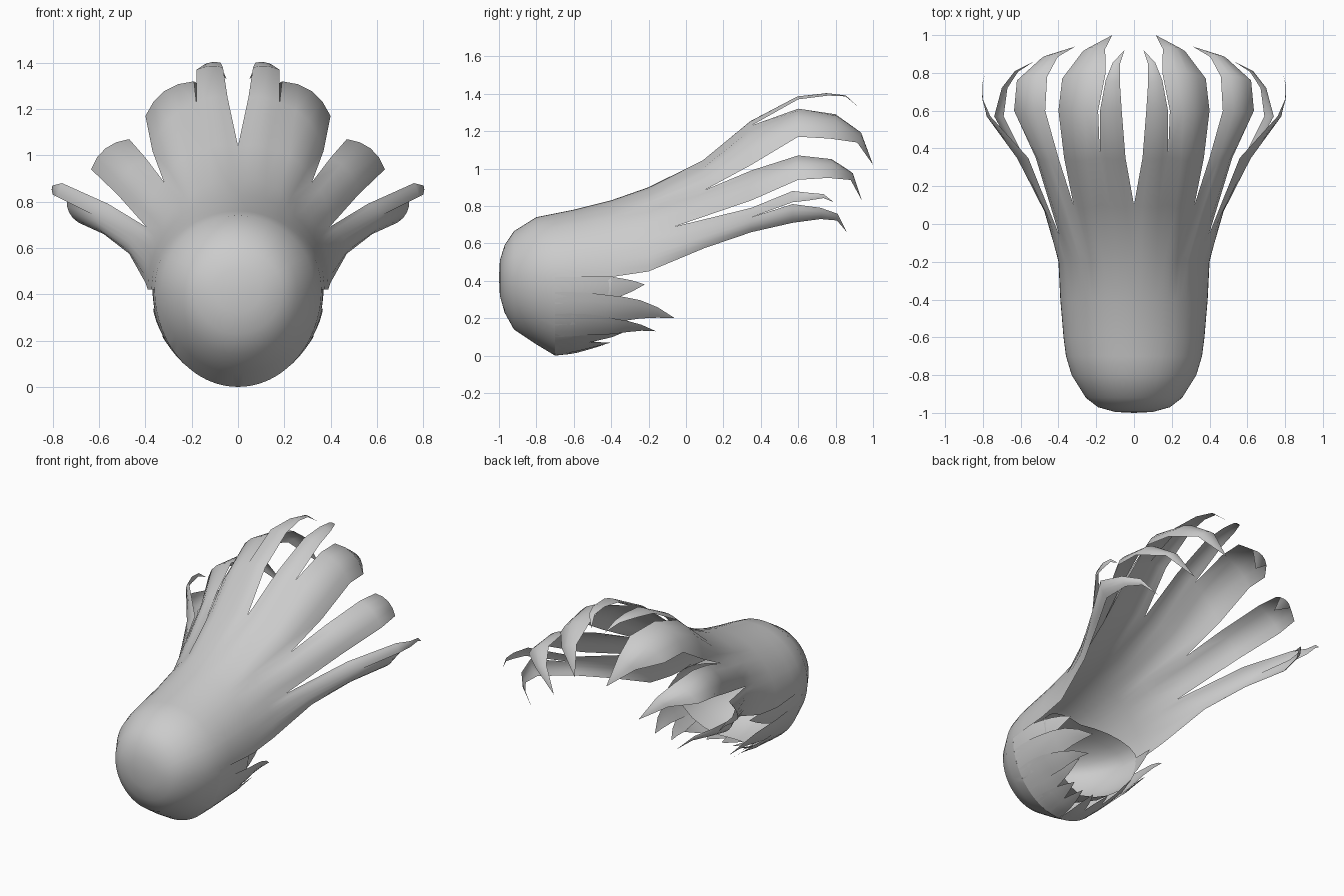
import bpy, bmesh
from math import sin, cos, radians
from mathutils import Vector

if "Cube" in bpy.data.objects:
    bpy.data.objects.remove(bpy.data.objects["Cube"])

SUB = 4  # columns per strand
# Head section by depth: y, half width, centre z, height above, height below
SECTIONS = [(-1.0, 0, .42, 0, 0), (-.995, .1, .42, .09, .1), (-.97, .19, .42, .17, .19),
            (-.92, .255, .42, .245, .28), (-.8, .33, .42, .32, .36), (-.7, .36, .42, .34, .42),
            (-.6, .373, .42, .36, .41), (-.4, .39, .42, .41, .36), (-.2, .4, .45, .45, .30),
            (0, .42, .47, .53, .27)]


def section(y):
    for a, b in zip(SECTIONS, SECTIONS[1:]):
        if y <= b[0]:
            t = (y - a[0]) / (b[0] - a[0])
            return [p + (q - p) * t for p, q in zip(a[1:], b[1:])]
    return SECTIONS[-1][1:]


def on_head(angle, y):
    """Point on the head shell; angle 0 is the top, 180 the bottom."""
    w, zc, up, down = section(y)
    c = cos(radians(angle))
    x = max(0, w * sin(radians(angle)))
    return Vector((x, y, zc + (up if c > 0 else down) * c))


def spread(bounds):
    out = [a + (b - a) * k / SUB for a, b in zip(bounds, bounds[1:]) for k in range(SUB)]
    return out + [bounds[-1]]


bm = bmesh.new()


def grid(rows):
    vs = [[bm.verts.new(p) for p in r] for r in rows]
    for r, s in zip(vs, vs[1:]):
        for j in range(len(r) - 1):
            bm.faces.new((r[j], r[j + 1], s[j + 1], s[j]))


def curl(edge):
    """Add a rounded step before the tip of a strand edge."""
    pts = [Vector(p) for p in edge]
    a, b = pts[-2:]
    return pts[:-1] + [(a + b) / 2 + Vector((.06, .08, .13)) * (b - a).length, b]


def ribbon(a0, a1, upper, lower, bulge):
    """Long curved strand between two edges, rooted on the crown."""
    rows = [[on_head(a, -.2) for a in spread([a0, a1])]]
    upper, lower = curl(upper), curl(lower)
    mids = [(u + l) / 2 for u, l in zip(upper, lower)]
    for i, (u, l) in enumerate(zip(upper, lower)):
        along = (mids[min(i + 1, len(mids) - 1)] - mids[max(i - 1, 0)]).normalized()
        out = (l - u).cross(along) * bulge
        rows.append([u.lerp(l, k / SUB) + out * 4 * (k / SUB) * (1 - k / SUB) for k in range(SUB + 1)])
    grid(rows)


# Rounded front and crown
TOP = [0, 23.6, 38.7, 64, 76, 90]
LOW = [90, 103, 120, 136, 150, 165, 180]
ys = [s[0] for s in SECTIONS]
grid([[on_head(a, y) for a in spread(TOP)] for y in ys[:9]])
grid([[on_head(a, y) for a in spread(LOW)] for y in ys[:6]])

# Long swept strands: edges run from the root to the tip
centre_in = [(0, .1, 1.04), (.045, .35, 1.25), (.065, .6, 1.38), (.075, .75, 1.4), (.05, .92, 1.33)]
centre_out = [(.17, .1, 1.02), (.18, .35, 1.23), (.18, .6, 1.37), (.15, .76, 1.39), (.05, .92, 1.33)]
wide_in = centre_out[:2] + [(.19, .6, 1.32), (.15, .8, 1.29), (.115, 1.0, 1.02)]
wide_out = [(.32, .1, .885), (.37, .35, 1.02), (.4, .6, 1.17), (.38, .77, 1.16), (.115, 1.0, 1.02)]
side_in = wide_out[:1] + [(.40, .35, .99), (.47, .6, 1.07), (.46, .78, 1.05), (.31, .94, .83)]
side_out = [(.395, -.06, .69), (.52, .35, .83), (.635, .6, .94), (.62, .76, .95), (.31, .94, .83)]
low_in = side_out[:1] + [(.56, .35, .79), (.76, .57, .88), (.8, .66, .87), (.79, .79, .82)]
low_mid = [(.46, .05, .64), (.62, .35, .74), (.78, .57, .82), (.80, .66, .83), (.79, .79, .82)]
under_in = low_mid[:2] + [(.74, .57, .81), (.70, .72, .79), (.53, .86, .66)]
under_out = [(.47, .1, .575), (.58, .35, .66), (.69, .57, .71), (.67, .72, .73), (.53, .86, .66)]
ribbon(0, 23.6, centre_in, centre_out, .1)
ribbon(23.6, 38.7, wide_in, wide_out, .16)
ribbon(38.7, 64, side_in, side_out, .16)
ribbon(64, 76, low_in, low_mid, .08)
ribbon(76, 90, under_in, under_out, .15)

# Short overlapping strands underneath: root angles, tip angle, taper, tip point
SHORT = [(87, 110, 98, 4, (.31, -.22, .38)), (101, 128, 122, 4, (.27, -.06, .2)),
         (118, 140, 138, 3, (.22, -.16, .13)), (134, 154, 145, 2, (.2, -.27, .15)),
         (148, 168, 158, 2, (.13, -.4, .07)), (163, 180, 172, 2, (.04, -.43, .06))]
for a0, a1, a_tip, taper, tip in SHORT:
    tip = Vector(tip)
    shift = tip - on_head(a_tip, tip.y)
    rows = []
    for i in range(8):
        t = i / 7
        y = -.7 + (tip.y + .7) * t
        rows.append([on_head(a + (a_tip - a) * t ** taper, y) + shift * t ** 2 for a in spread([a0, a1])])
    grid(rows)

# Inner cup seen from behind and below, its rim dipping under the crown
rows = []
for i in range(7):
    s = radians(90 * i / 6)
    row = []
    for k in range(13):
        a = radians(15 * k)
        height = .16 if k < 6 else .33
        depth = .40 if k < 6 else .36
        row.append((max(0, .36 * sin(s) * sin(a)), -.5 + .1 * sin(a) * sin(s) - depth * cos(s) * (.4 / depth),
                    .4 + height * sin(s) * cos(a)))
    rows.append(row)
grid(rows)

bmesh.ops.remove_doubles(bm, verts=bm.verts, dist=.0005)
mesh = bpy.data.meshes.new("swept_hair")
bm.to_mesh(mesh)
bm.free()
hair = bpy.data.objects.new("swept_hair", mesh)
bpy.context.collection.objects.link(hair)
hair.select_set(True)
bpy.context.view_layer.objects.active = hair
bpy.ops.object.shade_smooth_by_angle(angle=radians(50))
mirror = hair.modifiers.new("mirror", 'MIRROR')
mirror.use_axis = (True, False, False)
mirror.merge_threshold = .001
